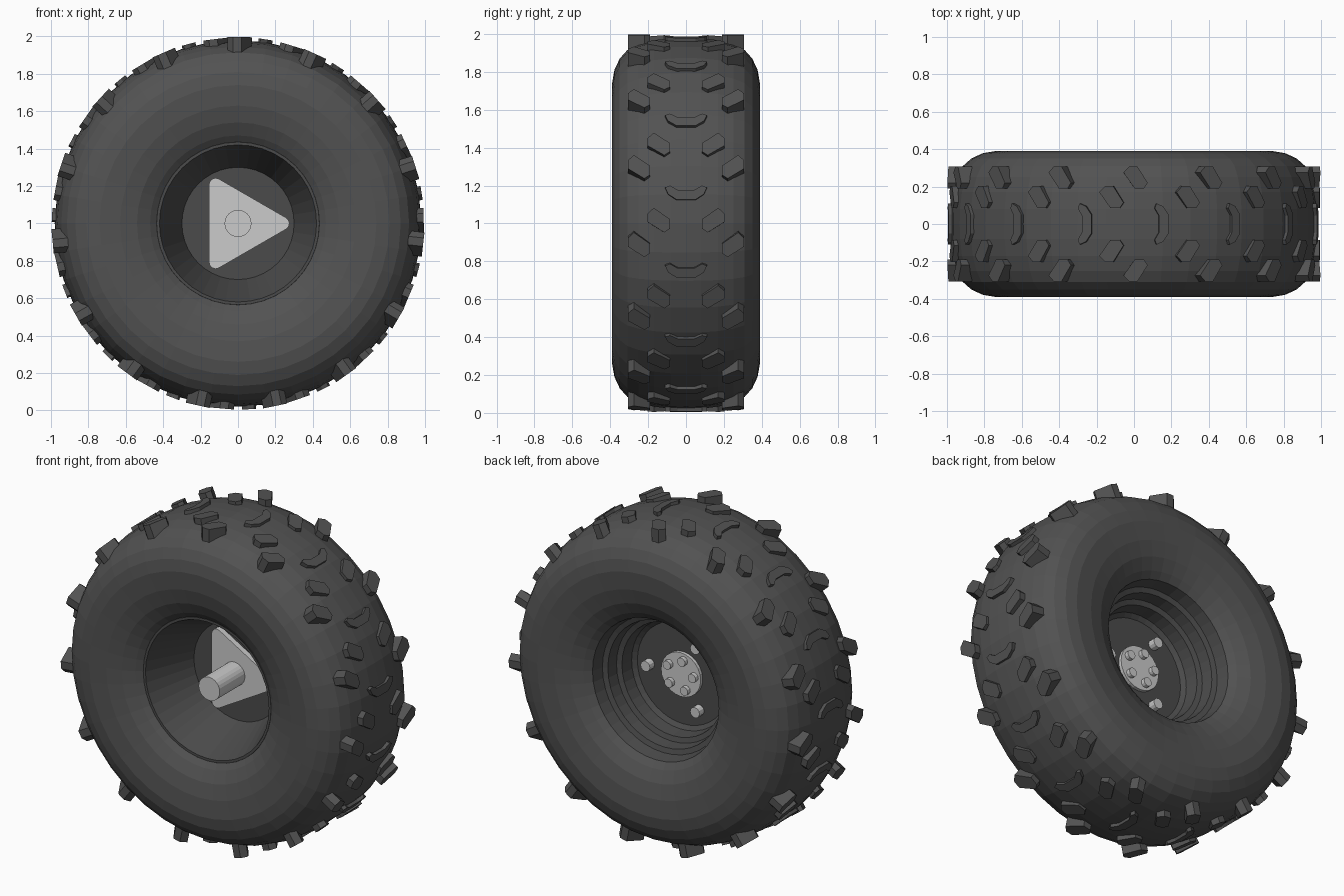
import bpy, bmesh
from math import sin, cos, pi, radians

if "Cube" in bpy.data.objects:
    bpy.data.objects.remove(bpy.data.objects["Cube"])

CZ = 1.0  # axle height

def material(name, v):
    m = bpy.data.materials.new(name)
    m.diffuse_color = (v, v, v, 1)
    m.use_nodes = True
    m.node_tree.nodes["Principled BSDF"].inputs["Base Color"].default_value = m.diffuse_color
    return m

RUBBER = material("dark_rubber", 0.085)
RIM = material("dark_rim", 0.07)

def finish(bm, name, mat=None):
    bmesh.ops.recalc_face_normals(bm, faces=bm.faces)
    me = bpy.data.meshes.new(name)
    bm.to_mesh(me)
    bm.free()
    ob = bpy.data.objects.new(name, me)
    bpy.context.collection.objects.link(ob)
    if mat:
        me.materials.append(mat)
    return ob

def lathe(name, profile, segs, mat=None, closed=False):
    """Spin (radius, y) points round the axle."""
    bm = bmesh.new()
    rings = []
    for r, y in profile:
        if r == 0:
            rings.append([bm.verts.new((0, y, CZ))] * segs)
        else:
            rings.append([bm.verts.new((r * cos(2 * pi * i / segs), y, CZ + r * sin(2 * pi * i / segs)))
                          for i in range(segs)])
    pairs = list(zip(rings, rings[1:])) + ([(rings[-1], rings[0])] if closed else [])
    for a, b in pairs:
        for i in range(segs):
            j = (i + 1) % segs
            bm.faces.new(list(dict.fromkeys((a[i], a[j], b[j], b[i]))))
    return finish(bm, name, mat)

def prism(bm, lower, upper):
    a = [bm.verts.new(p) for p in lower]
    b = [bm.verts.new(p) for p in upper]
    n = len(a)
    bm.faces.new(a)
    bm.faces.new(b)
    for i in range(n):
        j = (i + 1) % n
        bm.faces.new((a[i], a[j], b[j], b[i]))

def cylinder(bm, x, z, r, y0, y1, n=16):
    ring = [(x + r * cos(2 * pi * i / n), CZ + z + r * sin(2 * pi * i / n)) for i in range(n)]
    prism(bm, [(p, y0, q) for p, q in ring], [(p, y1, q) for p, q in ring])

# tyre
half = [(.43, .295), (.47, .325), (.54, .36), (.63, .382), (.74, .39), (.81, .378),
        (.87, .35), (.915, .31), (.945, .25), (.967, .17), (.978, .08)]
lathe("tyre", half + [(.98, 0)] + [(r, -y) for r, y in reversed(half)], 40, RUBBER)

# rim: deep cone on the front, stepped barrel on the back
lathe("rim", [(0, 0), (.30, 0), (.42, -.30), (.435, -.30), (.45, -.28), (.46, 0), (.46, .28), (.45, .305),
              (.43, .295), (.415, .22), (.385, .21), (.375, .14), (.345, .13), (.335, .05),
              (.31, .03), (0, .03)], 40, RIM)

# tread lugs, 15 repeats of a chevron row; outlines are (across, along) points
HEX = [(.057, .035), (.025, .065), (-.06, .005), (-.06, -.045), (-.03, -.065), (.057, -.01)]
CRESCENT = [(-.11, .035), (-.085, .045), (-.045, .022), (.045, .022), (.085, .045), (.11, .035),
            (.095, .0), (.05, -.03), (-.05, -.03), (-.095, .0)]

def lugs(name, outline, offset, start, r0, r1, sides=(1, -1)):
    bm = bmesh.new()
    for k in range(15):
        a = radians(start + 24 * k)
        for s in sides:
            def place(r):
                return [(r * cos(a) - t * sin(a), s * (offset + u), CZ + r * sin(a) + t * cos(a))
                        for u, t in outline]
            prism(bm, place(r0), place(r1))
    return finish(bm, name, RUBBER)

lugs("centre_lugs", CRESCENT, 0, 9, .93, .995, (1,))
lugs("inner_lugs", HEX, .145, 1, .92, .993)
lugs("outer_lugs", HEX, .25, -6.5, .87, .996)

# rounded triangular mounting plate
bm = bmesh.new()
tri = []
for k in range(3):
    c = 2 * pi * k / 3
    for d in (-60, -30, 0, 30, 60):
        e = c + radians(d)
        tri.append((.24 * cos(c) + .035 * cos(e), CZ + .24 * sin(c) + .035 * sin(e)))
prism(bm, [(x, -.035, z) for x, z in tri], [(x, .005, z) for x, z in tri])
finish(bm, "mounting_plate")

# axle
bm = bmesh.new()
cylinder(bm, 0, 0, .072, -.28, .03, 24)
finish(bm, "axle")

# hub cap on the back with five nuts
bm = bmesh.new()
cylinder(bm, 0, 0, .135, .02, .05, 24)
finish(bm, "hub_cap")
bm = bmesh.new()
for k in range(5):
    a = radians(30 + 72 * k)
    cylinder(bm, .092 * cos(a), .092 * sin(a), .027, .04, .075, 12)
finish(bm, "hub_nuts")

# three plate bolts through the rim
bm = bmesh.new()
for k in range(3):
    a = 2 * pi * k / 3
    cylinder(bm, .225 * cos(a), .225 * sin(a), .032, -.01, .075, 12)
finish(bm, "plate_bolts")
